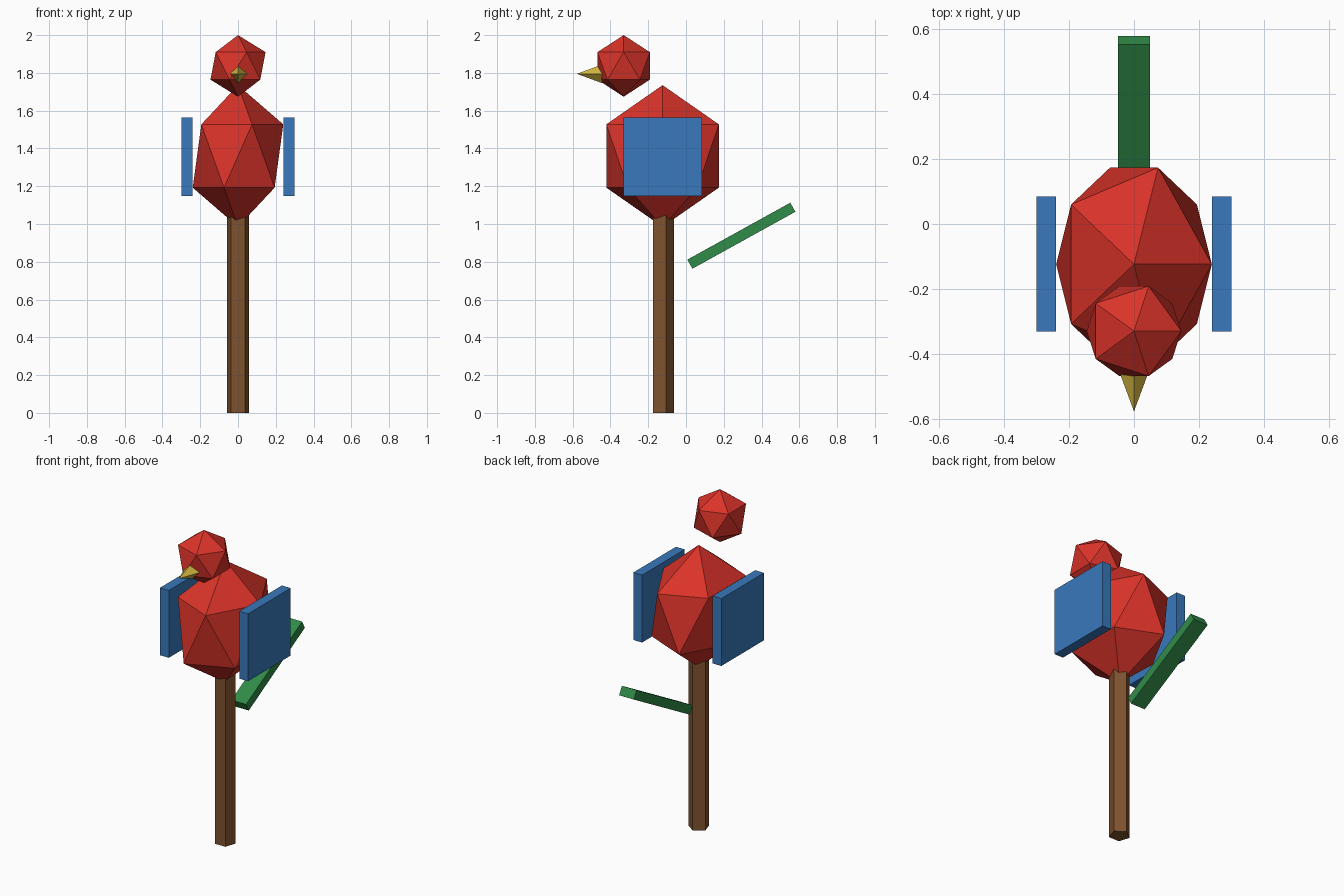
import bpy, math

if "Cube" in bpy.data.objects:
    bpy.data.objects.remove(bpy.data.objects["Cube"])


def material(name, rgb):
    m = bpy.data.materials.new(name)
    m.diffuse_color = (*rgb, 1)
    m.use_nodes = True
    m.node_tree.nodes["Principled BSDF"].inputs["Base Color"].default_value = m.diffuse_color
    return m


RED = material("red", (0.70, 0.033, 0.022))
BLUE = material("blue", (0.040, 0.19, 0.50))
GREEN = material("green", (0.030, 0.26, 0.065))
BROWN = material("brown", (0.21, 0.085, 0.027))
YELLOW = material("yellow", (0.65, 0.47, 0.05))


def finish(name, mat, scale=(1, 1, 1)):
    ob = bpy.context.object
    ob.name = name
    ob.scale = scale
    ob.data.materials.append(mat)
    return ob


def ball(name, loc, scale):
    bpy.ops.mesh.primitive_ico_sphere_add(subdivisions=1, radius=1, location=loc)
    return finish(name, RED, scale)


def box(name, mat, loc, size, rot=(0, 0, 0)):
    bpy.ops.mesh.primitive_cube_add(size=1, location=loc, rotation=rot)
    return finish(name, mat, size)


# Faceted body and floating head
ball("body", (0, -0.124, 1.36), (0.268, 0.35, 0.375))
ball("head", (0, -0.33, 1.837), (0.163, 0.163, 0.163))

# Four-sided beak pointing forward
bpy.ops.mesh.primitive_cone_add(vertices=4, radius1=0.05, radius2=0, depth=0.135,
                                location=(0, -0.51, 1.795),
                                rotation=(math.pi / 2, 0, 0))
finish("beak", YELLOW)

# Square slab wings on both sides
for side, label in ((-1, "left"), (1, "right")):
    box(label + "_wing", BLUE, (side * 0.27, -0.123, 1.357), (0.06, 0.415, 0.415))

# Tilted tail plank
box("tail", GREEN, (0, 0.293, 0.938), (0.10, 0.623, 0.055), (0.505, 0, 0))

# Five-sided perch post
bpy.ops.mesh.primitive_cylinder_add(vertices=5, radius=0.061, depth=1.06,
                                    location=(0, -0.125, 0.53))
finish("post", BROWN)
